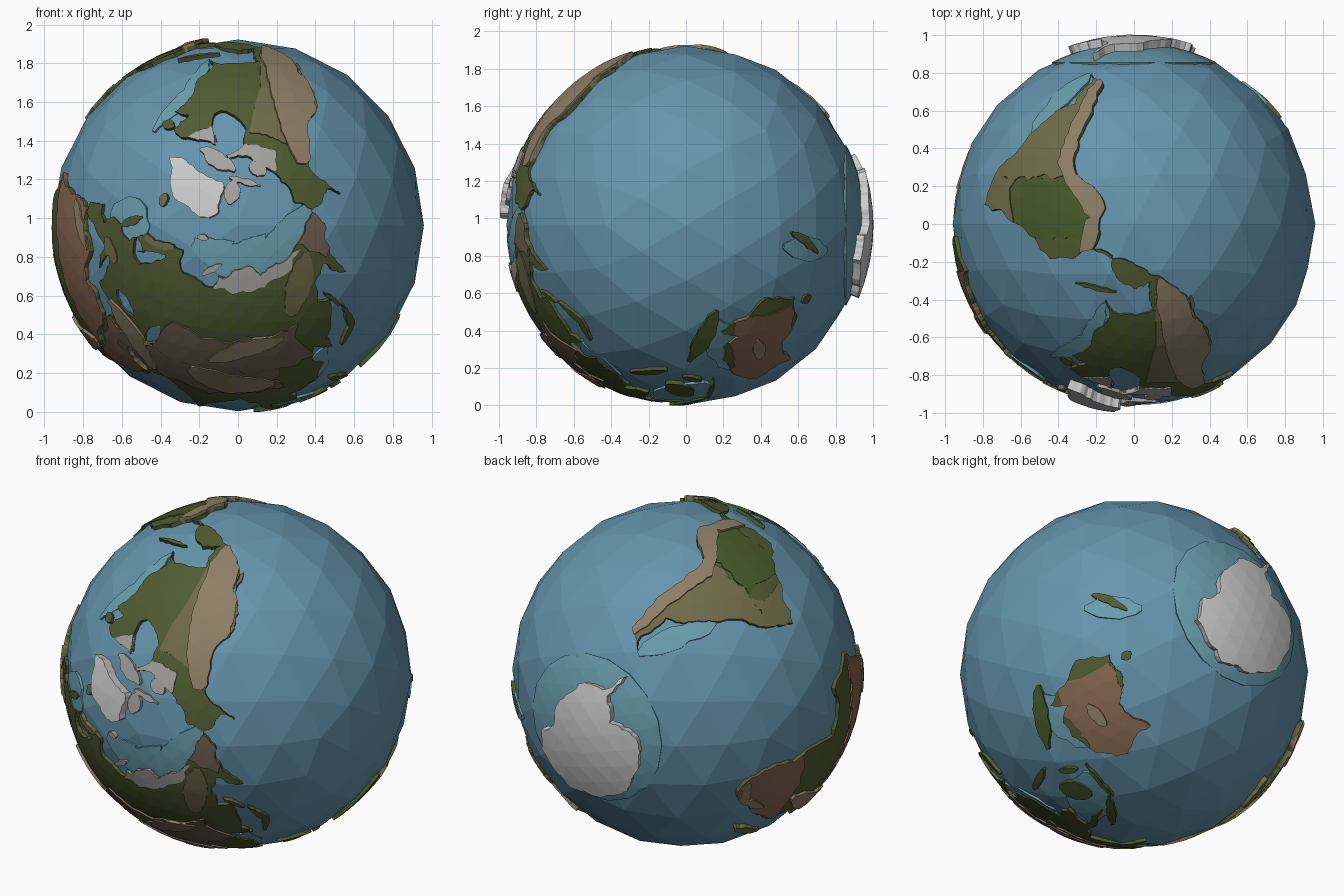
import bpy, bmesh, math, random
from mathutils import Vector, Matrix
from mathutils.geometry import delaunay_2d_cdt

if "Cube" in bpy.data.objects:
    bpy.data.objects.remove(bpy.data.objects["Cube"])

random.seed(4)
CENTER = Vector((0, 0, 0.963))
FLOOR = 0.93
# surface type: colour and height from the globe centre
KINDS = {"ocean": ((.13, .30, .42), .96), "shelf": ((.14, .34, .42), .9605), "green": ((.08, .105, .03), .967),
         "forest": ((.06, .10, .022), .97), "olive": ((.16, .145, .065), .972), "desert": ((.24, .135, .08), .974),
         "tundra": ((.38, .37, .35), .973), "brown": ((.16, .12, .08), .976), "tan": ((.27, .21, .13), .982),
         "ice": ((.75, .75, .75), 1.003)}
MATS = {}
for kind, (rgb, _) in KINDS.items():
    MATS[kind] = bpy.data.materials.new(kind)
    MATS[kind].diffuse_color = (*rgb, 1)


def add(name, mesh, kind):
    mesh.materials.append(MATS[kind])
    bpy.context.collection.objects.link(bpy.data.objects.new(name, mesh))


def direction(lon, lat):
    # north pole faces the front (-y)
    a, b = math.radians(lon), math.radians(lat)
    return Vector((-math.cos(b) * math.cos(a), -math.sin(b), -math.cos(b) * math.sin(a)))


def ragged(line, levels, rough=0.14):
    """Fractal coast: split every edge and push its middle sideways."""
    for _ in range(levels):
        out = []
        for a, b in zip(line, line[1:] + line[:1]):
            m = (a + b).normalized()
            out += [a, (m + m.cross(b - a) * random.uniform(-rough, rough)).normalized()]
        line = out
    return line


def coast(*points):
    return ragged([direction(*p) for p in points], 3)


def spine(width, *points):
    """Tapered strip along a path: ranges, islands, narrow seas."""
    path = [direction(*p) for p in points]
    left, right = [], []
    steps = 4 * (len(path) - 1)
    for i in range(steps + 1):
        k = min(i // 4, len(path) - 2)
        a, b = path[k], path[k + 1]
        p = a.lerp(b, i / 4 - k).normalized()
        side = p.cross(b - a).normalized() * math.radians(width) * max(math.sin(math.pi * i / steps), 0.04) ** 0.5
        left.append((p + side).normalized())
        right.append((p - side).normalized())
    return ragged(left + right[::-1], 1)


def band(west, east, south, north):
    """Climate zone between two meridians and two parallels."""
    n = 6
    row = [west + (east - west) * i / n for i in range(n + 1)]
    return ragged([direction(a, south) for a in row] + [direction(a, north) for a in row[::-1]], 2, 0.25)


def inside(p, poly):
    hit = False
    for a, b in zip(poly, poly[1:] + poly[:1]):
        if (a.y > p.y) != (b.y > p.y) and p.x < (b.x - a.x) * (p.y - a.y) / (b.y - a.y) + a.x:
            hit = not hit
    return hit


def plate(name, kind, outline, clip=None, seas=()):
    """Curved slab over an outline, cut to a land outline and by seas."""
    c = sum(outline, Vector()).normalized()
    u = c.orthogonal().normalized()
    v = c.cross(u)

    def flat(loop):
        return [Vector((d.dot(u), d.dot(v))) * math.sqrt(2 / max(1 + d.dot(c), 0.05)) for d in loop]
    main = flat(outline)
    land = flat(clip) if clip else []
    gaps = [flat(s) for s in seas if s[0].dot(c) > 0.2]

    def keep(p):
        return inside(p, main) and (not land or inside(p, land)) and not any(inside(p, g) for g in gaps)
    pts, edges = [], []
    for loop in [main, land] + gaps:
        n = len(pts)
        pts += loop
        edges += [(n + i, n + (i + 1) % len(loop)) for i in range(len(loop))]
    step = 0.11
    reach = max(p.length for p in main)
    n = int(reach / step) + 2
    for j in range(-n, n + 1):
        for i in range(-n, n + 1):
            p = Vector(((i + 0.5 * (j % 2)) * step, j * step * 0.87))
            if p.length < reach and keep(p):
                pts.append(p)
    res = delaunay_2d_cdt(pts, edges, [], 0, 1e-5)
    co = res[0]
    faces = [tuple(f) for f in res[2] if keep(sum((co[i] for i in f), Vector((0, 0))) / len(f))]
    used = {k: m for m, k in enumerate(sorted({i for f in faces for i in f}))}
    dirs = [(u * co[k].x + v * co[k].y) * math.sqrt(max(0, 1 - co[k].length_squared / 4))
            + c * (1 - co[k].length_squared / 2) for k in used]
    n = len(dirs)
    top = [tuple(used[i] for i in f) for f in faces]
    directed = {(f[i], f[(i + 1) % len(f)]) for f in top for i in range(len(f))}
    walls = [(b, a, a + n, b + n) for a, b in directed if (b, a) not in directed]
    mesh = bpy.data.meshes.new(name)
    height = KINDS[kind][1]
    mesh.from_pydata([CENTER + d * height for d in dirs] + [CENTER + d * FLOOR for d in dirs], [], top + walls)
    add(name, mesh, kind)


# ocean ball
bm = bmesh.new()
bmesh.ops.create_icosphere(bm, subdivisions=3, radius=KINDS["ocean"][1],
                           matrix=Matrix.Translation(CENTER) @ Matrix.Rotation(math.pi / 2, 4, 'X'))
ball = bpy.data.meshes.new("ocean")
bm.to_mesh(ball)
add("ocean", ball, "ocean")

# landmasses, outlined by longitude and latitude
america_n = coast((-168, 66), (-157, 71), (-128, 70), (-97, 68), (-82, 69), (-72, 62), (-65, 60), (-56, 52), (-66, 50), (-61, 46),
                  (-70, 43), (-76, 35), (-81, 31), (-80, 25), (-84, 30), (-97, 28), (-96, 18), (-90, 21), (-83, 15), (-83, 10),
                  (-77, 8), (-86, 11), (-95, 16), (-106, 22), (-113, 31), (-110, 23), (-118, 34), (-124, 41), (-124, 48),
                  (-139, 60), (-150, 60), (-163, 55), (-158, 59))
america_s = coast((-77, 8), (-62, 11), (-50, 0), (-35, -6), (-39, -17), (-48, -26), (-57, -37), (-65, -41), (-69, -51), (-66, -55),
                  (-75, -50), (-71, -30), (-70, -18), (-81, -5))
africa = coast((-6, 36), (10, 37), (20, 31), (33, 31), (37, 21), (43, 12), (51, 12), (40, -4), (40, -15), (35, -24), (26, -34),
               (18, -33), (12, -16), (9, 4), (-8, 4), (-17, 15), (-10, 30))
eurasia = coast((-9, 37), (-9, 43), (-1, 44), (-4, 48), (8, 54), (5, 61), (13, 66), (24, 71), (41, 67), (68, 69), (69, 73), (76, 73),
                (104, 77), (114, 73), (140, 72), (180, 69), (190, 66), (178, 62), (163, 59), (157, 51), (156, 60), (143, 59),
                (136, 54), (141, 51), (128, 40), (128, 35), (122, 40), (119, 35), (122, 30), (118, 24), (107, 20), (109, 12),
                (100, 13), (103, 1), (98, 10), (97, 16), (91, 22), (80, 15), (78, 8), (73, 20), (67, 25), (59, 25), (59, 22),
                (52, 16), (43, 13), (35, 29), (36, 36), (27, 37), (22, 37), (19, 42), (13, 45), (17, 39), (9, 44), (0, 40), (-5, 36))
australia = coast((114, -23), (125, -14), (136, -12), (140, -17), (143, -11), (153, -26), (150, -37), (140, -38), (131, -32), (116, -35))
antarctica = coast((-60, -64), (-62, -73), (-35, -78), (-10, -71), (20, -69), (50, -67), (80, -67), (110, -66), (150, -68), (170, -72),
                   (180, -78), (-150, -77), (-100, -73), (-70, -72))
greenland = coast((-45, 60), (-22, 70), (-14, 81), (-32, 83), (-66, 79), (-70, 76), (-54, 70))

# inland waters cut through the land
SEAS = [spine(5, (-78, 67), (-86, 61), (-80, 52)), spine(2, (7, 57), (18, 56), (23, 65)), spine(2, (28, 43), (41, 42)),
        spine(2, (52, 47), (52, 37)), spine(2, (48, 30), (58, 25))]
for name, land in [("north_america", america_n), ("south_america", america_s), ("africa", africa), ("eurasia", eurasia),
                   ("australia", australia)]:
    plate(name, "green", land, seas=SEAS)
plate("antarctica", "ice", antarctica)
plate("greenland", "ice", greenland)


def region(name, kind, land, outline):
    plate(name, kind, outline, land, SEAS)


# climate zones
region("great_plains", "olive", america_n, band(-122, -97, 23, 60))
region("northern_tundra", "tundra", america_n, band(-118, -80, 64, 74))
region("labrador_tundra", "tundra", america_n, band(-80, -60, 57, 64))
region("brazil_upland", "olive", america_s, band(-49, -30, -15, 2))
region("pampas", "olive", america_s, band(-80, -35, -60, -15))
region("amazon_forest", "forest", america_s, band(-76, -51, -14, 5))
region("sahara", "desert", africa, band(-20, 40, 15, 40))
region("southern_africa", "desert", africa, band(8, 42, -38, -11))
region("arabian_desert", "desert", eurasia, band(33, 62, 10, 33))
region("siberian_tundra", "tundra", eurasia, band(66, 160, 69, 80))
region("far_east", "brown", eurasia, band(160, 192, 60, 72))
region("central_asia", "brown", eurasia, band(56, 121, 37, 52))
region("southern_asia", "brown", eurasia, band(44, 106, 27, 38))
region("outback", "desert", australia, band(110, 147, -36, -15))

# mountain ranges
region("rockies", "tan", america_n, spine(7, (-136, 62), (-118, 48), (-110, 37), (-99, 17)))
region("andes", "tan", america_s, spine(4, (-73, 12), (-79, -4), (-68, -19), (-71, -35), (-74, -53)))
region("atlas", "tan", africa, spine(2, (-9, 30), (9, 36)))
region("rift_highland", "tan", africa, spine(4, (39, 15), (37, 3), (29, -10)))
region("cape_range", "tan", africa, spine(2, (31, -22), (28, -31), (18, -32)))
region("tibet_plateau", "tan", eurasia, spine(5, (71, 37), (85, 33), (103, 31)))
region("mongolian_range", "tan", eurasia, spine(3, (78, 43), (92, 49), (112, 50)))
region("persian_range", "tan", eurasia, spine(3, (30, 38), (46, 37), (60, 29)))
region("alps", "olive", eurasia, spine(2, (5, 45), (17, 47)))
region("nordic_range", "olive", eurasia, spine(2, (7, 60), (19, 69)))
region("siberian_range", "olive", eurasia, spine(4, (120, 56), (136, 63), (158, 67)))
region("red_range", "tan", australia, spine(2, (127, -24), (137, -23)))

# islands, each a tapered strip
for name, kind, w, *ends in [
        ("ellesmere", "tundra", 2.5, (-68, 83), (-86, 76)), ("baffin", "tundra", 2.5, (-87, 73), (-64, 63)),
        ("victoria", "tundra", 2.5, (-118, 72), (-101, 70)), ("melville", "tundra", 1, (-120, 76), (-80, 75)),
        ("svalbard", "tundra", 1, (24, 80), (15, 77)), ("novaya", "tundra", 1, (54, 71), (67, 77)),
        ("iceland", "olive", 1.4, (-24, 65), (-14, 65)), ("britain", "green", 1.4, (-5, 59), (0, 51)),
        ("newfoundland", "green", 1.7, (-57, 51), (-54, 47)), ("cuba", "green", 0.8, (-84, 22), (-70, 19)),
        ("japan", "green", 1.2, (131, 32), (139, 36), (143, 45)), ("sakhalin", "green", 0.7, (142, 46), (142, 54)),
        ("philippines", "green", 1.3, (121, 18), (126, 6)), ("borneo", "forest", 4, (110, -2), (118, 6))]:
    plate(name, kind, spine(w, *ends))
for name, kind, w, *ends in [
        ("sumatra", "forest", 1.6, (95, 5), (106, -6)), ("java", "forest", 0.7, (105, -7), (120, -9)),
        ("sulawesi", "forest", 1.2, (120, -5), (123, 1)), ("new_guinea", "forest", 2.6, (131, -1), (151, -10)),
        ("madagascar", "olive", 2.2, (49, -12), (45, -25)), ("tasmania", "green", 1.5, (146, -40), (147, -44)),
        ("twin_isles", "green", 1.4, (177, -36), (174, -41), (167, -47))]:
    plate(name, kind, spine(w, *ends))

# shallow shelves just above the water
for name, w, *ends in [
        ("arctic_shelf", 7, (20, 75), (90, 78), (150, 74), (-165, 67)), ("sunda_shelf", 8, (100, 10), (117, -7)),
        ("china_shelf", 4, (110, 19), (126, 36)), ("sahul_shelf", 7, (122, -18), (148, -8)), ("zealand_shelf", 4, (172, -33), (167, -52)),
        ("patagonian_shelf", 4, (-50, -30), (-64, -56)), ("eastern_shelf", 3, (-80, 26), (-70, 41), (-48, 47)),
        ("european_shelf", 7, (-8, 47), (3, 61))]:
    plate(name, "shelf", spine(w, *ends))
plate("polar_shelf", "shelf", [direction(a, -63) for a in range(0, 360, 20)])

for m in bpy.data.materials:
    if m.users and not m.is_grease_pencil:
        m.use_nodes = True
        m.node_tree.nodes["Principled BSDF"].inputs["Base Color"].default_value = m.diffuse_color
